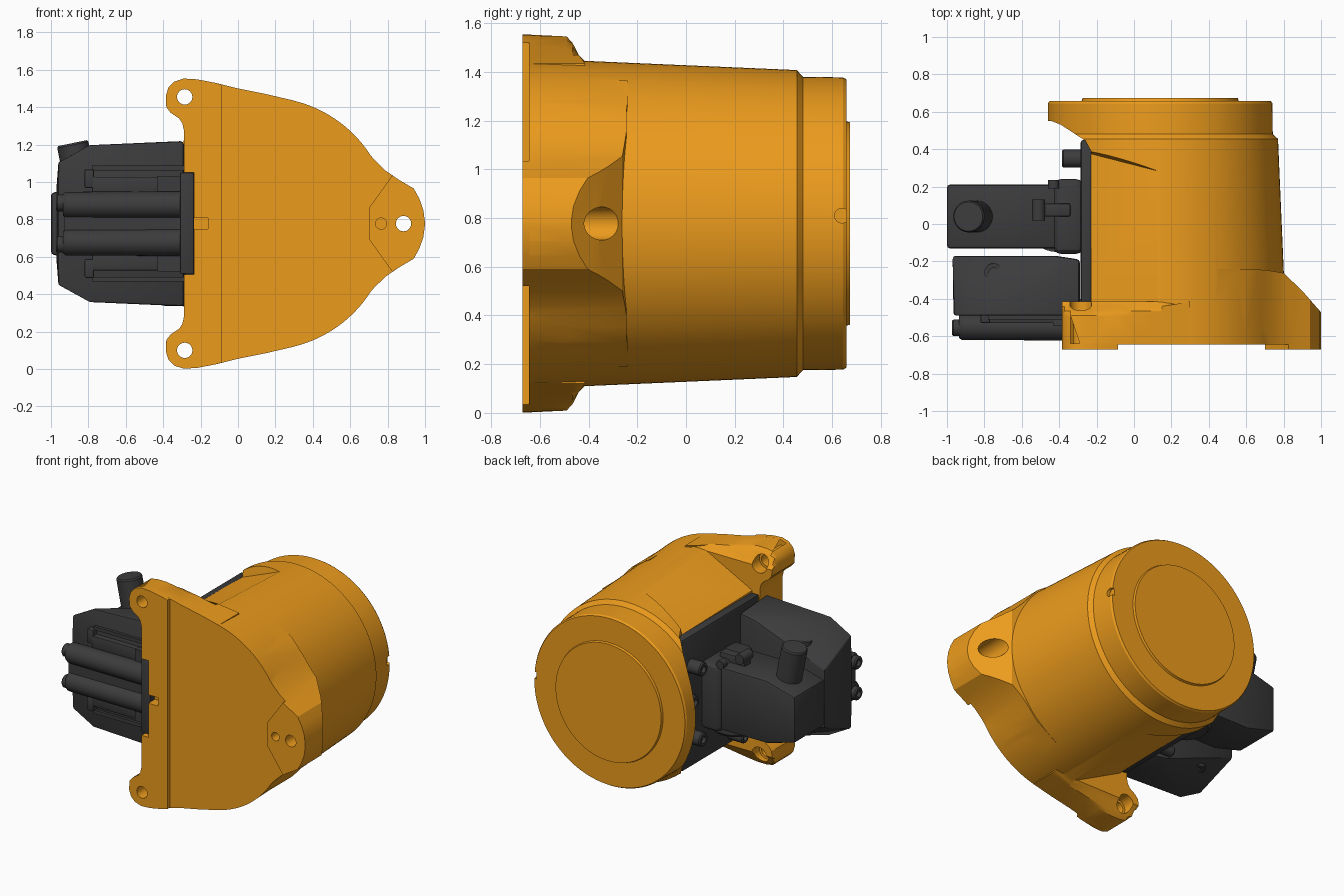
import bpy, bmesh, math
from mathutils import Vector

if "Cube" in bpy.data.objects:
    bpy.data.objects.remove(bpy.data.objects["Cube"])

CX, CZ = 0.14, 0.7775          # axis of the round housing


def material(name, rgb):
    m = bpy.data.materials.new(name)
    m.diffuse_color = (*rgb, 1)
    m.use_nodes = True
    m.node_tree.nodes["Principled BSDF"].inputs["Base Color"].default_value = m.diffuse_color
    return m


ORANGE = material("orange_paint", (0.84, 0.33, 0.012))
DARK = material("dark_plastic", (0.045, 0.045, 0.047))


def finish(name, bm, mat):
    bmesh.ops.recalc_face_normals(bm, faces=bm.faces)
    me = bpy.data.meshes.new(name)
    bm.to_mesh(me)
    bm.free()
    me.materials.append(mat)
    o = bpy.data.objects.new(name, me)
    bpy.context.collection.objects.link(o)
    return o


def skin(name, rings, mat):
    """Join rings of equal length, cap both ends."""
    bm = bmesh.new()
    vs = [[bm.verts.new(p) for p in r] for r in rings]
    n = len(rings[0])
    for a, b in zip(vs, vs[1:]):
        for i in range(n):
            bm.faces.new((a[i], a[(i + 1) % n], b[(i + 1) % n], b[i]))
    bm.faces.new(vs[0])
    bm.faces.new(vs[-1])
    return finish(name, bm, mat)


def place(axis, t, u, v):
    return {'X': (t, u, v), 'Y': (u, t, v), 'Z': (u, v, t)}[axis]


def prism(name, pts, axis, lo, hi, mat=DARK):
    return skin(name, [[place(axis, t, *p) for p in pts] for t in (lo, hi)], mat)


def lathe(name, prof, axis, u, v, mat=DARK, n=32):
    ang = [2 * math.pi * i / n for i in range(n)]
    return skin(name, [[place(axis, t, u + r * math.cos(a), v + r * math.sin(a))
                        for a in ang] for t, r in prof], mat)


def hull(name, pts, mat=DARK):
    bm = bmesh.new()
    for p in pts:
        bm.verts.new(p)
    bmesh.ops.convex_hull(bm, input=bm.verts)
    bmesh.ops.dissolve_limit(bm, angle_limit=0.01, verts=bm.verts, edges=bm.edges)
    return finish(name, bm, mat)


def box(name, x, y, z, mat=DARK):
    return hull(name, [(a, b, c) for a in x for b in y for c in z], mat)


def mir(pts):
    """Profile (x, z) closed by its reflection about the housing axis."""
    return pts + [(x, 2 * CZ - z) for x, z in reversed(pts)]


def flip(pts):
    return [(x, y, 2 * CZ - z) for x, y, z in pts]


def apply_mod(o, mod):
    bpy.context.view_layer.objects.active = o
    bpy.ops.object.modifier_apply(modifier=mod.name)


def boolean(o, other, op='DIFFERENCE'):
    m = o.modifiers.new("bool", 'BOOLEAN')
    m.operation, m.solver, m.object = op, 'EXACT', other
    apply_mod(o, m)
    bpy.data.objects.remove(other)


def bevel(o, w, seg=2):
    m = o.modifiers.new("bevel", 'BEVEL')
    m.width, m.segments, m.limit_method, m.angle_limit = w, seg, 'ANGLE', 0.5
    apply_mod(o, m)
    return o


def bolt(name, x0, x1, y, z, r):
    """Socket head bolt pointing to -x."""
    d = 0.025
    lathe(name, [(x1, r), (x0 + .008, r), (x0, r * .85), (x0, r * .5), (x0 + d, r * .5)], 'X', y, z, n=24)


# Round housing, cut away on the left for the connector
body = lathe("base_housing", [(-.645, .676), (-.42, .668), (.455, .63), (.48, .602), (.645, .60), (.658, .592),
                              (.658, .42), (.673, .415)], 'Y', CX, CZ, ORANGE, 128)
boolean(body, prism("cut", [(-.23, -.8), (-.23, .39), (-.26, .445), (-.39, .53), (-.44, .55), (-.8, .555),
                            (-.8, -.8)], 'Z', -.2, 1.8, ORANGE))
chamfer = [(CX, -.45, 1.452), (-.25, -.45, 1.25), (CX, -.45, 1.7), (-.25, -.45, 1.7),
           (CX, .28, 1.42), (-.25, .38, 1.235), (CX, .30, 1.7), (-.25, .50, 1.7)]
boolean(body, hull("cut", chamfer, ORANGE))
boolean(body, hull("cut", flip(chamfer), ORANGE))

# Mounting flange with two lugs on the left
edge = [(.3, 1.435), (.15, 1.47), (0, 1.50), (-.12, 1.53), (-.22, 1.549), (-.29, 1.553), (-.34, 1.537), (-.372, 1.505),
        (-.386, 1.46), (-.383, 1.40), (-.36, 1.37), (-.315, 1.34), (-.298, 1.315), (-.29, 1.28), (-.288, 1.05), (-.235, 1.05)]
outline = mir(edge)
rings = []
for y, h in ((-.645, .8), (-.49, .768), (-.465, .74), (-.44, .692), (-.415, .666)):
    rings.append([(x, y, CZ + max(-h, min(h, z - CZ))) for x, z in outline])
boolean(body, skin("flange", rings, ORANGE), 'UNION')

# Right lug, blended into the housing with a sloped top
lug_edge = [(.45, 1.365), (.6, 1.267), (.66, 1.20), (.73, 1.118), (.79, 1.06), (.86, 1.012), (.94, .965),
            (.97, .91), (.991, .85), (.999, .79)]
lug = prism("lug", mir(lug_edge), 'Y', -.645, -.24, ORANGE)
boolean(lug, prism("cut", [(1.1, -.54), (1.0, -.472), (.9, -.358), (.8, -.262), (.7, -.245), (.6, -.243), (.6, 0),
                           (1.1, 0)], 'Z', 0, 1.6, ORANGE))
boolean(body, lug, 'UNION')

# Contact pads on the mounting face
left_pad = [(-.085, 1.52)] + edge[3:]
boolean(body, prism("pad", mir(left_pad), 'Y', -.672, -.64, ORANGE), 'UNION')
right_pad = [(.70, .86), (.825, 1.035)] + lug_edge[5:]
boolean(body, prism("pad", mir(right_pad), 'Y', -.672, -.64, ORANGE), 'UNION')

# Bolt holes with counterbores, dowel hole, slots
for x, z, r, depth in ((-.285, 1.455, .058, -.5), (-.285, .10, .058, -.5), (.885, CZ, .068, -.52)):
    boolean(body, lathe("cut", [(-.8, .041), (depth, .041), (depth, r), (-.1, r)], 'Y', x, z, ORANGE))
boolean(body, lathe("cut", [(-.8, .03), (-.55, .03)], 'Y', .765, CZ, ORANGE))
boolean(body, box("cut", (-.3, -.16), (-.8, -.6), (CZ - .03, CZ + .03), ORANGE))
boolean(body, lathe("cut", [(.715, .03), (.9, .03)], 'X', .64, .81, ORANGE))

# Connector plate on the flat side
bevel(box("connector_plate", (-.285, -.215), (-.42, .45), (.31, 1.245)), .015)
bevel(box("front_plate", (-.31, -.235), (-.645, -.40), (.51, 1.05)), .006)
for i, (y, z) in enumerate(((.35, .53), (.35, 1.03), (.35, CZ))):
    bolt(f"plate_bolt_{i}", -.385 if i < 2 else -.32, -.25, y, z, .048)
bolt("lower_bolt", -.40, -.25, -.1, .375, .038)

# Large connector housing with slanted back corners
half = [(-.29, -.49, 1.22), (-.8, -.49, 1.2), (-.96, -.49, 1.11), (-.29, -.19, 1.2), (-.42, -.17, 1.19),
        (-.97, -.17, .98), (-.965, -.49, 1.0)]
bevel(hull("connector_housing", half + [(x, y, 2 * CZ - z - .0) for x, y, z in half]), .015)
for s, side in ((1, "upper"), (-1, "lower")):
    def zz(a, b):
        return (CZ + s * a, CZ + s * b)
    bevel(box(f"{side}_rail", (-.78, -.28), (-.53, -.45), zz(.15, .25)), .006)
    box(f"{side}_rail_step", (-.43, -.28), (-.545, -.50), zz(.16, .255))
    box(f"{side}_rib", (-.78, -.28), (-.51, -.45), zz(.285, .31))
    bevel(box(f"{side}_clip", (-.82, -.77), (-.53, -.45), zz(.19, .29)), .008)
    lathe(f"{side}_bar", [(-.935, .06), (-.92, .07), (-.27, .073)], 'X', -.55, CZ + s * .10)
    bolt(f"{side}_bar_bolt", -.972, -.93, -.555, CZ + s * .11, .045)
    lathe(f"{side}_screw", [(CZ + s * .2, .05), (CZ + s * .33, .05), (CZ + s * .33, .025), (CZ + s * .3, .025)],
          'Z', -.75, -.26)
box("bar_web", (-.93, -.27), (-.575, -.45), (CZ - .1, CZ + .1))

# Small connector box with its angled port
bevel(prism("connector_box", mir([(-.40, 1.0), (-.78, 1.0), (-1.0, .94)]), 'Y', -.13, .21), .015)
bevel(box("connector_collar", (-.43, -.27), (-.16, .24), (.54, 1.02)), .04, 3)
lathe("collar_disc", [(.50, .15), (.52, .17), (.60, .17)], 'Z', -.41, .02)
port = lathe("cable_port", [(-.27, .085), (-.01, .085), (0, .078)], 'Z', 0, 0)
port.location, port.rotation_euler = (-.885, .04, 1.208), (0, -.2, 0)
bevel(box("latch_arm", (-.54, -.34), (.04, .11), (.97, 1.055)), .01)
lathe("latch_pin", [(.02, .035), (.13, .035)], 'Y', -.51, 1.05)
lathe("latch_hook", [(.19, .03), (.235, .03)], 'Y', -.43, 1.03)

bpy.ops.object.select_all(action='SELECT')
bpy.context.view_layer.objects.active = body
bpy.ops.object.shade_smooth_by_angle(angle=math.radians(28))
